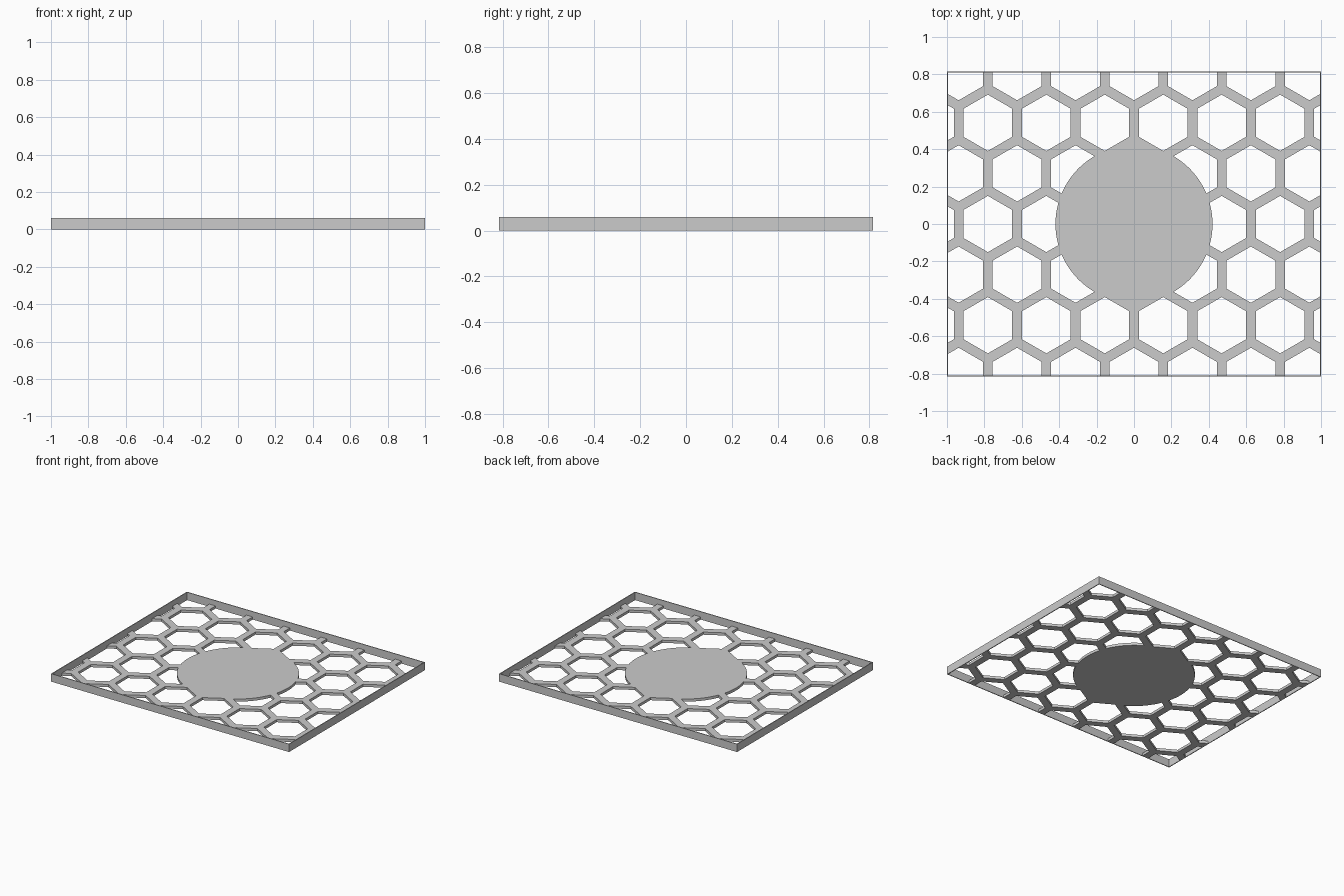
import bpy, bmesh
from math import sin, cos, radians, sqrt
from mathutils import Vector

cube = bpy.data.objects.get("Cube")
if cube:
    bpy.data.objects.remove(cube)

HALF_X, HALF_Y, HEIGHT, WALL = 1.0, 0.815, 0.06, 0.006
PITCH, BAR, SHEET = 0.3125, 0.052, 0.02
DISC_R = 0.42

grey = bpy.data.materials.new("plain grey")
grey.use_nodes = True
colour = (0.6, 0.6, 0.6, 1)
grey.diffuse_color = colour
grey.node_tree.nodes["Principled BSDF"].inputs["Base Color"].default_value = colour


def add_object(name, bm):
    bmesh.ops.recalc_face_normals(bm, faces=bm.faces)
    mesh = bpy.data.meshes.new(name)
    bm.to_mesh(mesh)
    bm.free()
    mesh.materials.append(grey)
    obj = bpy.data.objects.new(name, mesh)
    bpy.context.collection.objects.link(obj)
    return obj


def extrude_up(bm, height):
    result = bmesh.ops.extrude_face_region(bm, geom=bm.faces[:])
    verts = [v for v in result["geom"] if isinstance(v, bmesh.types.BMVert)]
    bmesh.ops.translate(bm, verts=verts, vec=(0, 0, height))


def hexagon(bm, x, y, apothem):
    r = apothem * 2 / sqrt(3)
    angles = [radians(30 + 60 * i) for i in range(6)]
    return [bm.verts.new((x + r * cos(a), y + r * sin(a), 0)) for a in angles]


# Honeycomb sheet: a ring of quads around every hole, trimmed to the frame
bm = bmesh.new()
for row in range(-4, 5):
    shift = 0 if row % 2 else PITCH / 2
    for col in range(-5, 5):
        x, y = col * PITCH + shift, row * PITCH * sqrt(3) / 2
        outer = hexagon(bm, x, y, PITCH / 2)
        inner = hexagon(bm, x, y, (PITCH - BAR) / 2)
        for i in range(6):
            j = (i + 1) % 6
            bm.faces.new((outer[i], outer[j], inner[j], inner[i]))
bmesh.ops.remove_doubles(bm, verts=bm.verts, dist=0.001)
for axis, limit in ((Vector((1, 0, 0)), HALF_X), (Vector((0, 1, 0)), HALF_Y)):
    for side in (1, -1):
        bmesh.ops.bisect_plane(bm, geom=bm.verts[:] + bm.edges[:] + bm.faces[:],
                               plane_co=axis * side * (limit - WALL),
                               plane_no=axis * side, clear_outer=True)
extrude_up(bm, SHEET)
honeycomb = add_object("honeycomb_sheet", bm)

# Round centre plate, fused into the sheet
bm = bmesh.new()
bmesh.ops.create_circle(bm, cap_ends=True, segments=96, radius=DISC_R)
extrude_up(bm, SHEET)
disc = add_object("centre_disc_helper", bm)
disc.hide_render = True
disc.hide_set(True)
fuse = honeycomb.modifiers.new("fuse centre disc", "BOOLEAN")
fuse.operation = "UNION"
fuse.solver = "EXACT"
fuse.object = disc

# Thin upright frame around the sheet
bm = bmesh.new()
corners = ((-1, -1), (1, -1), (1, 1), (-1, 1))
rims = [[bm.verts.new((sx * (HALF_X - t), sy * (HALF_Y - t), 0)) for sx, sy in corners]
        for t in (0, WALL)]
for i in range(4):
    j = (i + 1) % 4
    bm.faces.new((rims[0][i], rims[0][j], rims[1][j], rims[1][i]))
extrude_up(bm, HEIGHT)
add_object("outer_frame", bm)
